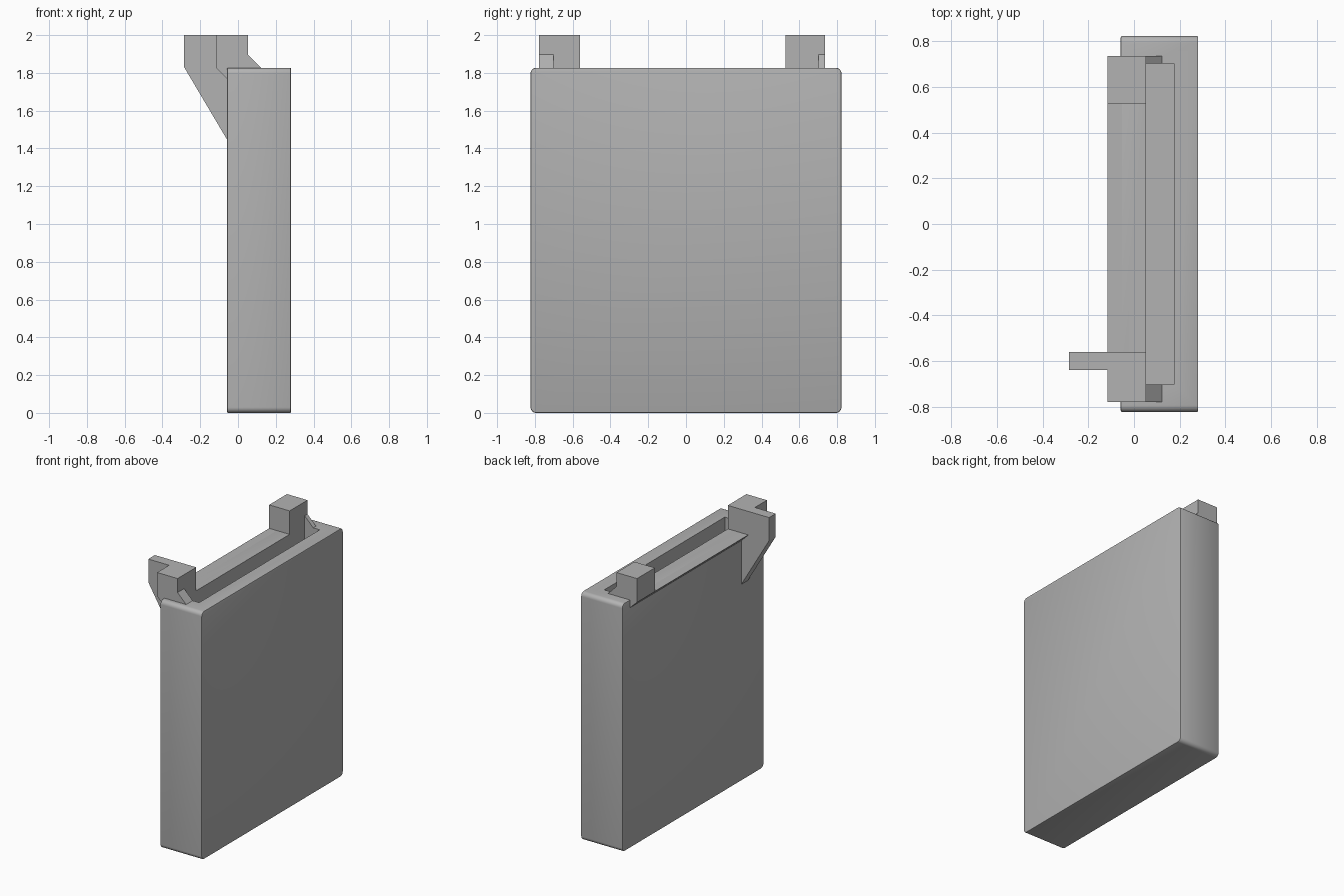
import bpy, bmesh
from mathutils import Vector

cube = bpy.data.objects.get("Cube")
if cube:
    bpy.data.objects.remove(cube, do_unlink=True)

grey = bpy.data.materials.new("plain grey")
grey.use_nodes = True
grey.diffuse_color = (0.45, 0.45, 0.45, 1)
grey.node_tree.nodes["Principled BSDF"].inputs["Base Color"].default_value = grey.diffuse_color

TOP = 1.827      # top of the case
BACK = -0.058    # wall that carries the lip
INNER = 0.052    # slot wall on the lip side
PEAK = 2.0


def extrude_xz(name, profile, y0, y1):
    """Prism with an (x, z) profile running from y0 to y1."""
    bm = bmesh.new()
    face = bm.faces.new([bm.verts.new((x, y0, z)) for x, z in profile])
    new = bmesh.ops.extrude_face_region(bm, geom=[face])["geom"]
    bmesh.ops.translate(bm, vec=Vector((0, y1 - y0, 0)),
                        verts=[v for v in new if isinstance(v, bmesh.types.BMVert)])
    bmesh.ops.recalc_face_normals(bm, faces=bm.faces)
    mesh = bpy.data.meshes.new(name)
    bm.to_mesh(mesh)
    bm.free()
    mesh.materials.append(grey)
    obj = bpy.data.objects.new(name, mesh)
    bpy.context.collection.objects.link(obj)
    return obj


def box(name, x0, x1, y0, y1, z0, z1):
    return extrude_xz(name, [(x0, z0), (x1, z0), (x1, z1), (x0, z1)], y0, y1)


# Case: slab with rounded corners and a fine softened rim
case = box("case", BACK, 0.281, -0.823, 0.823, 0, TOP)
bm = bmesh.new()
bm.from_mesh(case.data)
corners = [e for e in bm.edges if abs(e.verts[0].co.x - e.verts[1].co.x) > 0.1]
bmesh.ops.bevel(bm, geom=corners, offset=0.03, segments=6, profile=0.5, affect='EDGES')
rim = [e for e in bm.edges
       if abs(e.verts[0].co.x - e.verts[1].co.x) < 0.001]
bmesh.ops.bevel(bm, geom=rim, offset=0.006, segments=2, profile=0.5, affect='EDGES')
bm.to_mesh(case.data)
bm.free()

# Deep slot hollowed out of the case
cutter = box("slot_cutter", INNER, 0.175, -0.702, 0.702, 0.11, PEAK)
cutter.hide_render = True
cut = case.modifiers.new("slot", 'BOOLEAN')
cut.operation = 'DIFFERENCE'
cut.solver = 'EXACT'
cut.object = cutter
bpy.context.view_layer.objects.active = case
case.select_set(True)
bpy.ops.object.modifier_apply(modifier=cut.name)
bpy.data.objects.remove(cutter, do_unlink=True)
bpy.ops.object.shade_smooth_by_angle(angle=0.6)

# Overhanging lip with a slanted underside
LIP = -0.115
extrude_xz("lip", [(BACK + 0.01, TOP), (LIP, TOP), (LIP, TOP - 0.002),
                   (BACK, 1.77), (BACK + 0.01, 1.77)], -0.778, 0.735)

# Upright tabs at both ends of the lip, each with a small ramp brace
for side, y0, y1, r0, r1 in (("right", -0.778, -0.561, -0.778, -0.702),
                             ("left", 0.527, 0.735, 0.702, 0.735)):
    box(side + "_tab", LIP, INNER, y0, y1, TOP - 0.001, PEAK)
    extrude_xz(side + "_tab_brace",
               [(INNER - 0.01, TOP), (0.122, TOP), (INNER, 1.897), (INNER - 0.01, 1.897)],
               r0, r1)

# Side fin that slopes down to the case wall
extrude_xz("fin", [(LIP + 0.01, PEAK), (-0.285, PEAK), (-0.285, 1.83),
                   (BACK, 1.447), (BACK + 0.01, 1.447), (BACK + 0.01, TOP),
                   (LIP + 0.01, TOP)], -0.638, -0.561)
